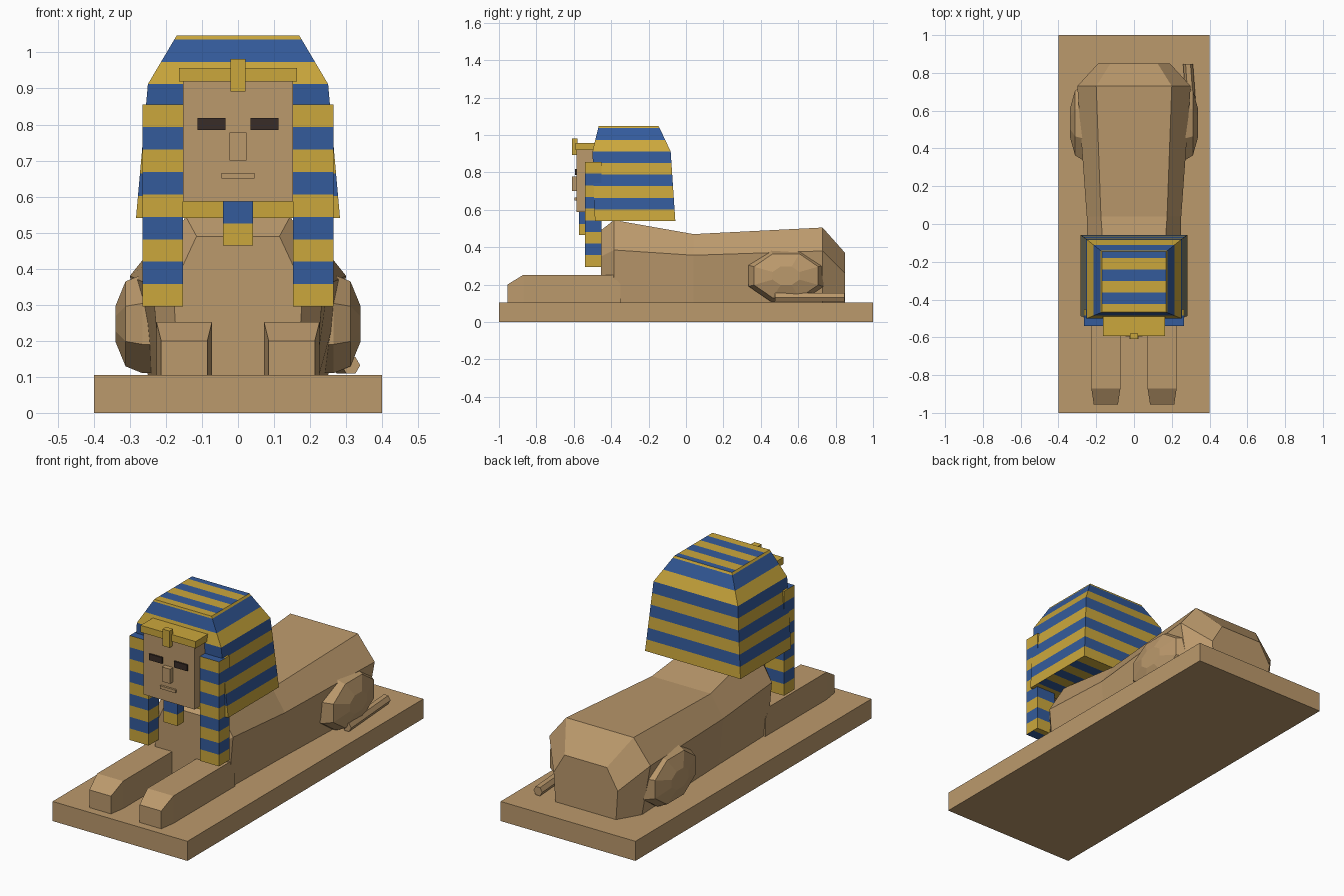
import bpy, bmesh, math
from mathutils import Vector

if "Cube" in bpy.data.objects:
    bpy.data.objects.remove(bpy.data.objects["Cube"])


def material(name, rgb):
    m = bpy.data.materials.new(name)
    m.diffuse_color = (*rgb, 1)
    m.use_nodes = True
    m.node_tree.nodes["Principled BSDF"].inputs["Base Color"].default_value = m.diffuse_color
    return m


SAND = material("sandstone", (0.50, 0.32, 0.15))
GOLD = material("gold", (0.60, 0.39, 0.045))
BLUE = material("blue", (0.034, 0.105, 0.33))
DARK = material("dark brown", (0.04, 0.025, 0.02))


def loft(rings):
    """Closed solid through rings of equal point count."""
    bm = bmesh.new()
    vs = [[bm.verts.new(p) for p in r] for r in rings]
    n = len(vs[0])
    for a, b in zip(vs, vs[1:]):
        for i in range(n):
            j = (i + 1) % n
            bm.faces.new((a[i], a[j], b[j], b[i]))
    bm.faces.new(vs[0])
    bm.faces.new(vs[-1])
    bmesh.ops.recalc_face_normals(bm, faces=bm.faces)
    return bm


def rect(x0, x1, y0, y1, z):
    return [(x0, y0, z), (x1, y0, z), (x1, y1, z), (x0, y1, z)]


def box(x0, x1, y0, y1, z0, z1):
    return loft([rect(x0, x1, y0, y1, z0), rect(x0, x1, y0, y1, z1)])


def finish(bm, name, *mats):
    bmesh.ops.recalc_face_normals(bm, faces=bm.faces)
    me = bpy.data.meshes.new(name)
    bm.to_mesh(me)
    bm.free()
    for m in mats:
        me.materials.append(m)
    ob = bpy.data.objects.new(name, me)
    bpy.context.collection.objects.link(ob)
    return ob


def stripe(bm, start, step, count):
    """Cut bands by height (by depth on level faces) and alternate gold and blue."""
    y0, ystep = -0.485, 0.061
    bm.normal_update()

    def level(f):
        return abs(f.normal.z) > 0.95

    for k in range(1, count):
        bmesh.ops.bisect_plane(bm, geom=bm.verts[:] + bm.edges[:] + bm.faces[:],
                               plane_co=(0, 0, start + k * step), plane_no=(0, 0, 1))
    for k in range(-1, 8):
        bm.normal_update()
        faces = [f for f in bm.faces if level(f)]
        edges = {e for f in faces for e in f.edges}
        verts = {v for f in faces for v in f.verts}
        bmesh.ops.bisect_plane(bm, geom=list(verts) + list(edges) + faces,
                               plane_co=(0, y0 + k * ystep, 0), plane_no=(0, 1, 0))
    bm.normal_update()
    for f in bm.faces:
        c = f.calc_center_median()
        t = (c.y - y0) / ystep if level(f) else (c.z - start) / step
        f.material_index = math.floor(t) % 2
    return bm


# Plinth
finish(box(-0.4, 0.4, -1, 1, 0, 0.105), "plinth", SAND)

# Body: y, bottom half width, middle half width and height, top half width and height
sections = [
    (-0.455, 0.165, 0.18, 0.35, 0.115, 0.49),
    (-0.385, 0.215, 0.24, 0.385, 0.145, 0.545),
    (0.04, 0.225, 0.25, 0.357, 0.175, 0.47),
    (0.73, 0.25, 0.30, 0.38, 0.20, 0.505),
    (0.85, 0.18, 0.19, 0.26, 0.125, 0.37),
]
finish(loft([[(-b, y, 0.105), (b, y, 0.105), (m, y, mz), (t, y, tz), (-t, y, tz), (-m, y, mz)]
             for y, b, m, mz, t, tz in sections]), "body", SAND)

for s, side in ((-1, "left"), (1, "right")):
    # Front leg with sloped toe
    cx = 0.149 * s
    finish(loft([[(cx - w, y, 0.105), (cx + w, y, 0.105), (cx + w, y, z), (cx - w, y, z)]
                 for y, w, z in ((-0.955, 0.064, 0.20), (-0.87, 0.077, 0.252),
                                 (-0.39, 0.077, 0.252), (-0.35, 0.077, 0.20))]),
           "front_leg_" + side, SAND)

    # Faceted haunch
    rings = []
    for x, r in ((0.18, 1.0), (0.265, 1.0), (0.312, 0.86), (0.34, 0.36)):
        k = r / math.cos(math.pi / 8)
        rings.append([(x * s, 0.535 + 0.20 * k * math.cos((i + 0.5) * math.pi / 4),
                       0.247 + 0.137 * k * math.sin((i + 0.5) * math.pi / 4)) for i in range(8)])
    finish(loft(rings), "haunch_" + side, SAND)

    # Striped lappet
    x0, x1 = sorted((0.152 * s, 0.265 * s))
    finish(stripe(box(x0, x1, -0.54, -0.452, 0.295, 0.855), 0.295, 0.56 / 9, 9),
           "lappet_" + side, GOLD, BLUE)

    # Eye
    x0, x1 = sorted((0.035 * s, 0.113 * s))
    finish(box(x0, x1, -0.594, -0.585, 0.785, 0.818), "eye_" + side, DARK)

# Tail lying beside the right haunch
a, b = Vector((0.313, 0.475, 0.132)), Vector((0.286, 0.847, 0.132))
finish(loft([[(p.x + 0.026 * math.cos(i * math.pi / 3), p.y, p.z + 0.026 * math.sin(i * math.pi / 3))
              for i in range(6)] for p in (a, b)]), "tail", SAND)

# Striped headdress
hood = loft([rect(-0.283, 0.283, -0.487, -0.057, 0.54),
             rect(-0.25, 0.25, -0.50, -0.082, 0.912),
             rect(-0.17, 0.17, -0.467, -0.146, 1.047)])
finish(stripe(hood, 0.54, 0.062, 9), "headdress", GOLD, BLUE)

# Face, nose and mouth
finish(box(-0.152, 0.152, -0.585, -0.40, 0.587, 0.925), "face", SAND)
finish(box(-0.024, 0.024, -0.61, -0.58, 0.70, 0.778), "nose", SAND)
finish(box(-0.046, 0.046, -0.596, -0.58, 0.65, 0.666), "mouth", SAND)

# Brow band and its ornament
finish(box(-0.163, 0.163, -0.592, -0.46, 0.92, 0.957), "brow_band", GOLD)
finish(box(-0.021, 0.021, -0.61, -0.58, 0.892, 0.982), "brow_ornament", GOLD)

# Two-colour beard
finish(box(-0.041, 0.041, -0.573, -0.515, 0.525, 0.588), "beard_upper", BLUE)
finish(box(-0.041, 0.041, -0.573, -0.515, 0.464, 0.525), "beard_tip", GOLD)
